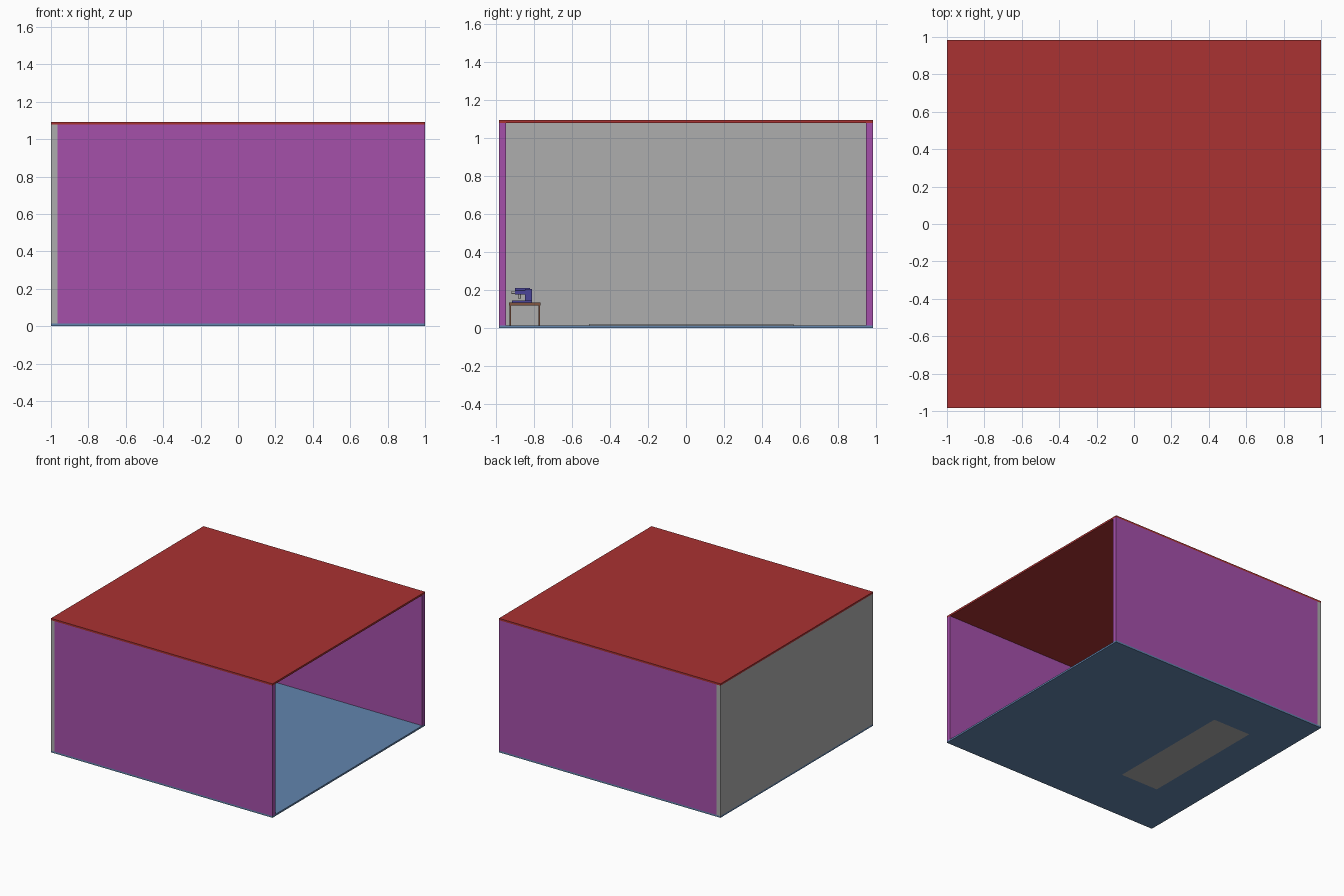
import bpy, bmesh
from mathutils import Matrix, Vector

if "Cube" in bpy.data.objects:
    bpy.data.objects.remove(bpy.data.objects["Cube"])


def material(name, rgb):
    m = bpy.data.materials.new(name)
    m.diffuse_color = (*rgb, 1)
    m.use_nodes = True
    m.node_tree.nodes["Principled BSDF"].inputs["Base Color"].default_value = m.diffuse_color
    return m


RED = material("red", (0.402, 0.032, 0.032))
PURPLE = material("purple", (0.376, 0.080, 0.402))
BLUE = material("blue", (0.122, 0.234, 0.42))
GREY = material("grey", (0.42, 0.42, 0.42))
BROWN = material("brown", (0.22, 0.09, 0.05))
INDIGO = material("indigo", (0.07, 0.06, 0.32))


def finish(name, bm, mat):
    mesh = bpy.data.meshes.new(name)
    bm.to_mesh(mesh)
    bm.free()
    ob = bpy.data.objects.new(name, mesh)
    bpy.context.collection.objects.link(ob)
    mesh.materials.append(mat)
    return ob


def box(name, x, y, z, mat):
    """Box from three (min, max) ranges."""
    bm = bmesh.new()
    size = [r[1] - r[0] for r in (x, y, z)]
    mid = [(r[1] + r[0]) / 2 for r in (x, y, z)]
    bmesh.ops.create_cube(bm, size=1, matrix=Matrix.Translation(mid) @ Matrix.Diagonal((*size, 1)))
    return finish(name, bm, mat)


def rod(name, a, b, radius, mat):
    """Cylinder between two points."""
    a, b = Vector(a), Vector(b)
    bm = bmesh.new()
    turn = (b - a).to_track_quat('Z', 'Y').to_matrix().to_4x4()
    bmesh.ops.create_cone(bm, cap_ends=True, segments=16, radius1=radius, radius2=radius,
                          depth=(b - a).length, matrix=Matrix.Translation((a + b) / 2) @ turn)
    return finish(name, bm, mat)


# Room shell, open on the right side
W, D, H, F = 1.0, 0.984, 1.078, 0.014
TX, TY = 0.034, 0.037
floor = box("floor", (-W, W), (-D, D), (0, F), BLUE)
box("roof", (-W, W), (-D, D), (H, 1.093), RED)
box("left_wall", (-W, -W + TX), (-D, D), (F, H), GREY)
for name, y in (("front_wall", (-D, -D + TY)), ("back_wall", (D - TY, D))):
    box(name, (-W + TX, W), y, (F, H), PURPLE)

# Long mat let into an opening in the floor
MX, MY = (-0.65, -0.31), (-0.51, 0.565)
box("floor_mat", MX, MY, (0, 0.02), GREY)
cutter = box("mat_cutter", MX, MY, (-0.1, 0.1), BLUE)
cutter.hide_render = True
cutter.hide_set(True)
cut = floor.modifiers.new("mat_opening", 'BOOLEAN')
cut.operation = 'DIFFERENCE'
cut.solver = 'EXACT'
cut.object = cutter

# Table near the front wall, in line with the mat
CX, HALF = -0.48, 0.15
Y0, Y1 = -0.93, -0.765
box("table_top", (CX - HALF, CX + HALF), (Y0, Y1), (0.118, 0.135), BROWN)
for i, x in enumerate((CX - HALF + 0.003, CX + HALF - 0.011)):
    for j, y in enumerate((Y0 + 0.002, Y1 - 0.010)):
        box(f"table_leg_{i}{j}", (x, x + 0.008), (y, y + 0.008), (F, 0.118), BROWN)

# Bench instrument on the table: base, column, arm and barrels
box("instrument_base", (CX - 0.03, CX + 0.03), (-0.915, -0.81), (0.135, 0.145), INDIGO)
box("instrument_column", (CX - 0.02, CX + 0.02), (-0.845, -0.81), (0.145, 0.205), INDIGO)
box("instrument_arm", (CX - 0.018, CX + 0.018), (-0.90, -0.845), (0.175, 0.198), INDIGO)
rod("upper_barrel", (CX, -0.90, 0.203), (CX, -0.82, 0.203), 0.007, INDIGO)
for side, s in (("left", -1), ("right", 1)):
    x = CX + s * 0.01
    rod(f"front_barrel_{side}", (x, -0.918, 0.186), (x, -0.90, 0.186), 0.008, GREY)
rod("lens", (CX, -0.875, 0.155), (CX, -0.875, 0.175), 0.009, GREY)
